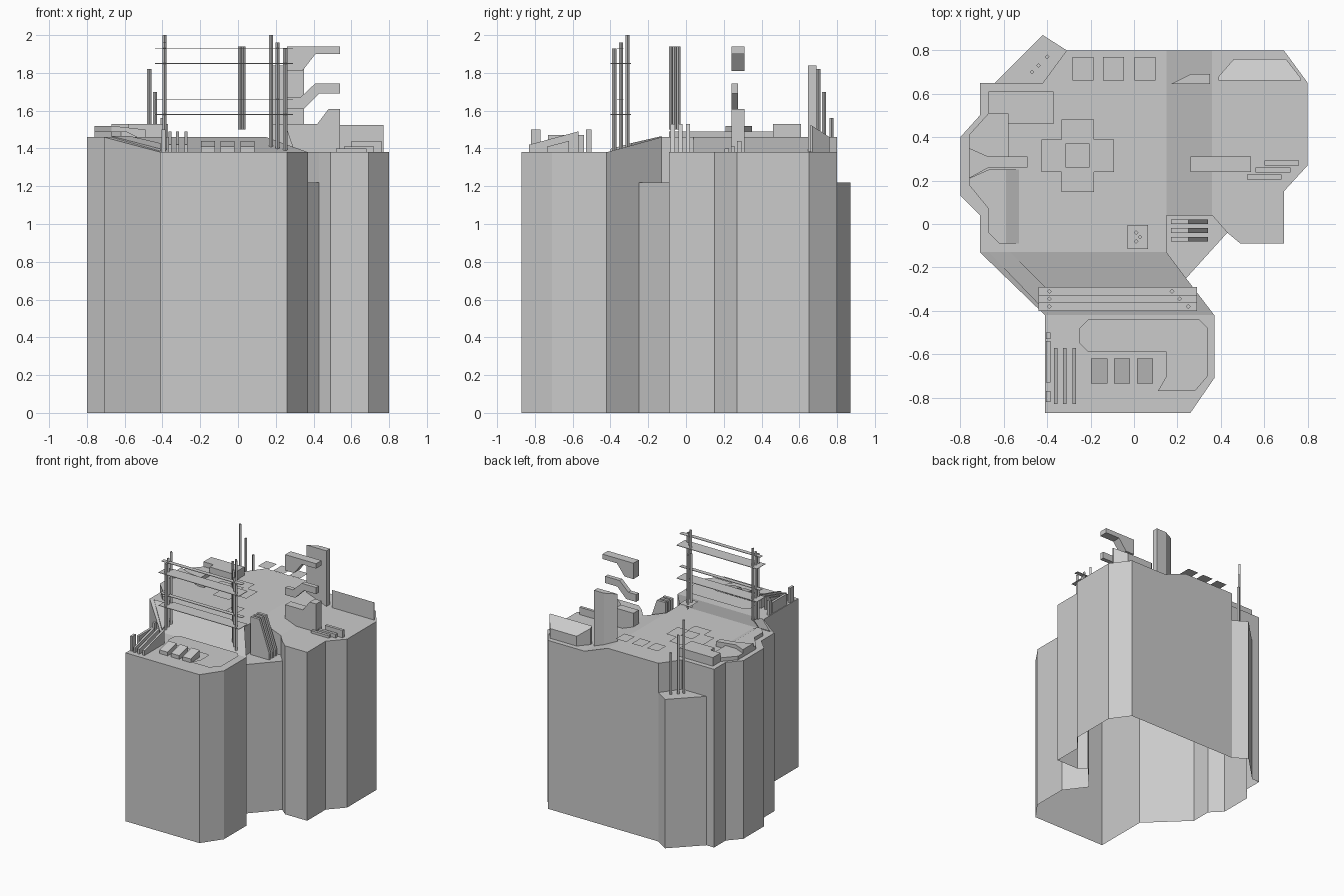
import bpy, bmesh

if "Cube" in bpy.data.objects:
    bpy.data.objects.remove(bpy.data.objects["Cube"])

DECK, LOW, STEP = 1.46, 1.38, 1.22


def finish(name, bm):
    bmesh.ops.remove_doubles(bm, verts=bm.verts, dist=1e-4)
    bmesh.ops.recalc_face_normals(bm, faces=bm.faces)
    me = bpy.data.meshes.new(name)
    bm.to_mesh(me)
    bm.free()
    ob = bpy.data.objects.new(name, me)
    bpy.context.collection.objects.link(ob)
    return ob


def shell(name, polys, top, base):
    """Deck faces with walls dropped from each open edge; underside stays open."""
    bm = bmesh.new()
    for p in polys:
        bm.faces.new([bm.verts.new((x, y, top(x, y))) for x, y in p])
    bmesh.ops.remove_doubles(bm, verts=bm.verts, dist=1e-4)
    for e in [e for e in bm.edges if e.is_boundary]:
        a, b = (v.co.copy() for v in e.verts)
        z = base((a.x + b.x) / 2, (a.y + b.y) / 2)
        if z < min(a.z, b.z) - 1e-3:
            bm.faces.new([bm.verts.new(c) for c in
                          (a, b, (b.x, b.y, z), (a.x, a.y, z))])
    return finish(name, bm)


def prism(name, pts, z0, top):
    """Upright prism; top is a height or a function of x, y."""
    t = top if callable(top) else (lambda x, y: top)
    bm = bmesh.new()
    lo = [bm.verts.new((x, y, z0)) for x, y in pts]
    hi = [bm.verts.new((x, y, t(x, y))) for x, y in pts]
    bm.faces.new(lo)
    bm.faces.new(hi)
    for i in range(len(pts)):
        j = (i + 1) % len(pts)
        bm.faces.new((lo[i], lo[j], hi[j], hi[i]))
    return finish(name, bm)


def rect(x0, x1, y0, y1):
    return [(x0, y0), (x1, y0), (x1, y1), (x0, y1)]


def plate(name, pts, y0, y1):
    """Side profile in x, z extruded along y."""
    bm = bmesh.new()
    f = bm.faces.new([bm.verts.new((x, y0, z)) for x, z in pts])
    r = bmesh.ops.extrude_face_region(bm, geom=[f], use_keep_orig=True)
    for v in r["geom"]:
        if isinstance(v, bmesh.types.BMVert):
            v.co.y = y1
    return finish(name, bm)


def raised(name, pts, z0, z1, inset):
    """Pad with bevelled sides."""
    bm = bmesh.new()
    f = bm.faces.new([bm.verts.new((x, y, z0)) for x, y in pts])
    bm.normal_update()
    bmesh.ops.inset_region(bm, faces=[f], thickness=inset, use_even_offset=True)
    for v in f.verts:
        v.co.z = z1
    return finish(name, bm)


def pole(name, x, y, z0, z1, r=0.011):
    return prism(name, [(x - r, y), (x, y - r), (x + r, y), (x, y + r)], z0, z1)


# main hull: flat deck, side slope, low right deck, front ramp, front deck
def deck_height(x, y):
    if y < -0.12:
        return DECK if y > -0.14 and x < 0.2 else DECK - 0.08 * min(1, (-0.13 - y) / 0.29)
    return DECK - 0.08 * min(1, max(0, (x - 0.15) / 0.21))


def hull_base(x, y):
    recess = 0.14 < x < 0.42 and -0.26 < y < 0.05
    annex = -0.63 < x < -0.32 and 0.64 < y < 0.79
    return STEP if recess or annex else 0


shell("hull", [
    [(-.71, -.13), (-.71, .04), (-.80, .13), (-.80, .40), (-.71, .50), (-.71, .65),
     (-.64, .65), (-.42, .65), (-.31, .80), (.15, .80), (.15, .04), (.15, -.13)],
    [(.15, .80), (.36, .80), (.36, .04), (.15, .04)],
    [(.36, .80), (.69, .80), (.80, .65), (.80, .27), (.69, .15), (.69, -.09),
     (.49, -.09), (.43, -.04), (.36, .04)],
    [(-.71, -.13), (.15, -.13), (.24, -.25), (.37, -.42), (-.41, -.42)],
    [(-.41, -.42), (.37, -.42), (.37, -.71), (.26, -.87), (-.41, -.87)],
], deck_height, hull_base)

# lower ledges
shell("recess_ledge", [[(.15, -.13), (.15, .04), (.36, .04), (.43, -.04), (.24, -.25)]],
      lambda x, y: STEP, lambda x, y: 0 if x > .3 and y < -.1 else STEP)
shell("rear_annex", [[(-.64, .65), (-.42, .87), (-.31, .80), (-.42, .65)]],
      lambda x, y: STEP, lambda x, y: 0 if y > .75 else STEP)

# fins standing on the recessed ledge
for y in (.01, -.03, -.07):
    plate("recess_fin", [(.17, STEP), (.34, STEP), (.34, 1.27), (.25, 1.53), (.17, 1.53)],
          y - .011, y + .011)

# aerial rack: poles and thin cross plates
for x, y, z in ((-.39, -.31, 2), (-.39, -.345, 1.96), (-.39, -.38, 1.93),
                (.175, -.31, 2), (.21, -.345, 1.96), (.25, -.38, 1.93)):
    pole("rack_pole", x, y, LOW, z)
for z, y0, y1 in ((1.93, -.365, -.33), (1.85, -.40, -.29),
                  (1.66, -.365, -.33), (1.58, -.40, -.29)):
    prism("rack_plate", rect(-.44, .29, y0, y1), z - .002, z + .002)

# rear aerials and central mast
for x, y, z in ((-.47, .70, 1.82), (-.44, .73, 1.70), (-.40, .77, 1.56)):
    pole("rear_aerial", x, y, STEP, z)
raised("mast_base", rect(-.03, .065, -.115, -.005), DECK, 1.54, .02)
for x, y in ((.01, -.04), (.028, -.06), (.01, -.08)):
    pole("mast_pole", x, y, 1.5, 1.94)

# roof vents
for x in (-.235, -.095, .05):
    raised("roof_vent", rect(x - .048, x + .048, .66, .77), DECK, 1.54, .018)

# cross pad with shallow peak
cx, cy, a, b = -.26, .315, .167, .075
raised("cross_pad", [(cx + x, cy + y) for x, y in (
    (-b, -a), (b, -a), (b, -b), (a, -b), (a, b), (b, b),
    (b, a), (-b, a), (-b, b), (-a, b), (-a, -b), (-b, -b))], DECK, 1.485, .018)
raised("cross_peak", rect(cx - .055, cx + .055, cy - .055, cy + .055), 1.484, 1.495, .05)

# left side platforms
prism("left_block", [(-.67, .61), (-.37, .61), (-.37, .46), (-.58, .46), (-.58, .51),
                     (-.67, .51)], DECK, 1.53)
prism("left_plate_rear", [(-.76, .35), (-.67, .31), (-.575, .31), (-.575, .51),
                          (-.67, .51), (-.76, .41)], DECK, 1.49)
prism("left_tongue", [(-.76, .35), (-.67, .31), (-.49, .31), (-.49, .26), (-.67, .26),
                      (-.76, .21)], DECK, lambda x, y: 1.52 if x < -.5 else 1.50)
prism("left_plate_front", [(-.76, .21), (-.67, .25), (-.59, .25), (-.59, -.09), (-.62, -.09),
                           (-.67, -.04), (-.67, .07), (-.76, .18)], DECK, 1.49)
prism("left_plate_slope", rect(-.59, -.53, -.09, .25), DECK - .005,
      lambda x, y: 1.49 if x < -.56 else DECK)
prism("ramp_parapet", [(-.67, -.13), (-.57, -.13), (-.41, -.29), (-.41, -.40)], LOW,
      lambda x, y: 1.465 if y > -.2 else deck_height(x, y) + .012)

# right side: tower, stern block, steps
prism("tower", [(.17, .645), (.26, .69), (.35, .69), (.35, .645)], LOW, 1.84)
prism("rear_block", [(.39, .66), (.77, .66), (.77, .67), (.70, .76), (.46, .76), (.39, .68)],
      LOW, lambda x, y: 1.525 - .065 * max(0, y - .66) / .1)
for x, y, z in ((.60, .27, 1.44), (.56, .237, 1.41), (.52, .205, 1.40)):
    prism("deck_step", rect(x, x + .16, y, y + .023), LOW, z)

# cranked arms stacked above the right deck
plate("arm_top", [(.26, 1.94), (.54, 1.94), (.54, 1.90), (.41, 1.90), (.34, 1.81), (.26, 1.81)],
      .24, .31)
plate("arm_middle", [(.26, 1.67), (.33, 1.67), (.41, 1.745), (.54, 1.745), (.54, 1.69),
                     (.43, 1.69), (.35, 1.61), (.26, 1.61)], .24, .275)
plate("arm_base", [(.26, LOW), (.54, LOW), (.54, 1.61), (.48, 1.61), (.42, 1.53), (.26, 1.53)],
      .24, .31)

# front deck: bent pad, hatches, fins
raised("bent_pad", [(-.25, -.48), (-.25, -.55), (-.21, -.59), (.11, -.59), (.15, -.59),
                    (.15, -.70), (.11, -.77), (.28, -.77), (.34, -.70), (.34, -.48),
                    (.30, -.44), (-.21, -.44)], LOW, 1.405, .03)
for x in (-.16, -.055, .05):
    prism("front_hatch", rect(x - .037, x + .037, -.735, -.62), LOW,
          lambda x, y: 1.44 if y > -.7 else 1.41)
for y0, y1, z in ((-.82, -.77, 1.50), (-.73, -.54, 1.47), (-.53, -.50, 1.50)):
    prism("edge_fin", rect(-.405, -.385, y0, y1), LOW, z)
for x in (-.36, -.32, -.275):
    prism("front_fin", rect(x - .008, x + .008, -.83, -.57), LOW,
          lambda x, y: 1.49 if y > -.7 else 1.42)
